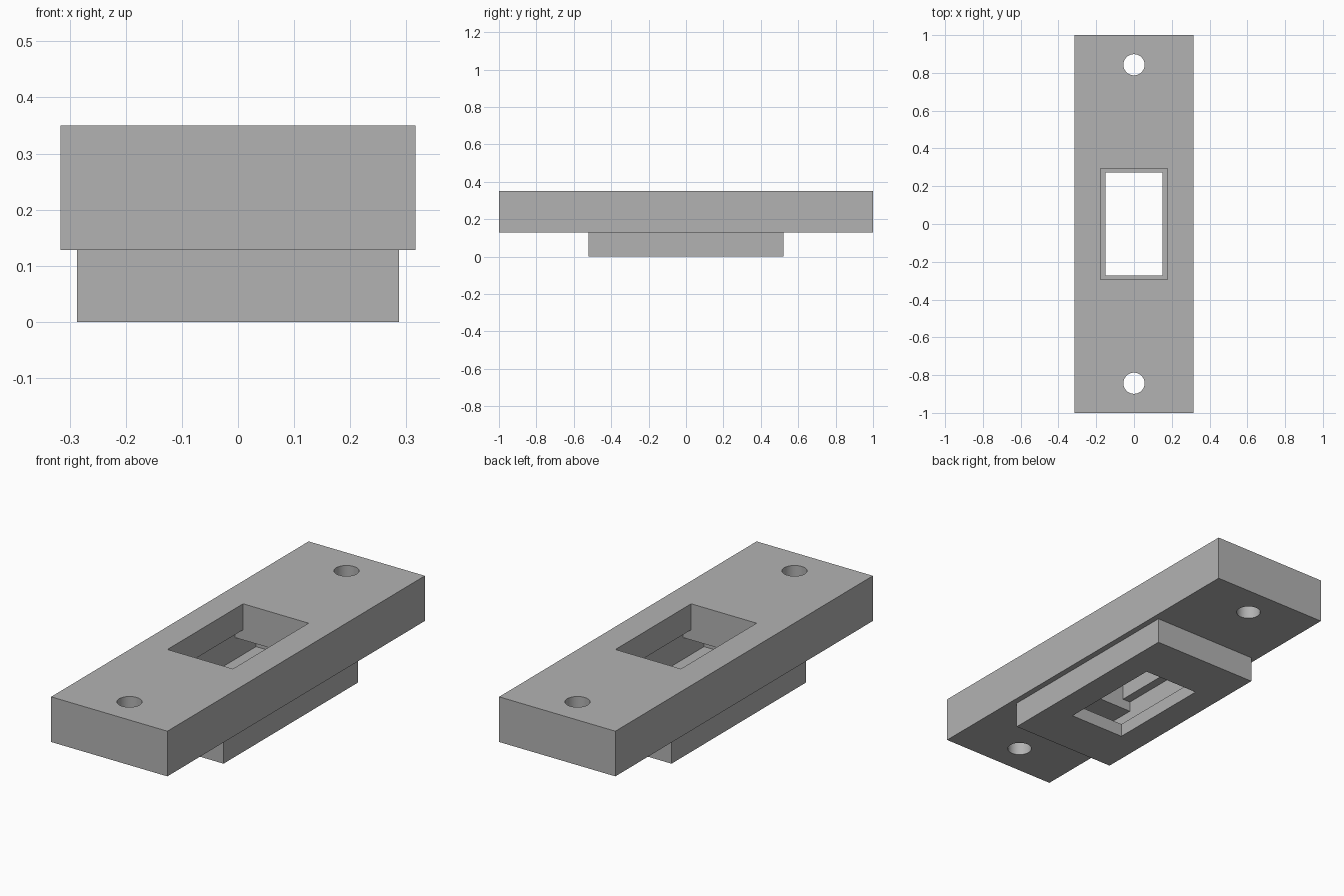
import bpy

if "Cube" in bpy.data.objects:
    bpy.data.objects.remove(bpy.data.objects["Cube"], do_unlink=True)

grey = bpy.data.materials.new("light grey")
grey.use_nodes = True
colour = (0.45, 0.45, 0.45, 1)
grey.diffuse_color = colour
grey.node_tree.nodes["Principled BSDF"].inputs["Base Color"].default_value = colour


def box(name, half_x, half_y, low, high):
    bpy.ops.mesh.primitive_cube_add(size=2, location=(0, 0, (low + high) / 2))
    ob = bpy.context.object
    ob.name = name
    ob.scale = (half_x, half_y, (high - low) / 2)
    bpy.ops.object.transform_apply(location=True, rotation=False, scale=True)
    ob.data.materials.append(grey)
    return ob


def combine(target, tool, operation):
    mod = target.modifiers.new(tool.name, "BOOLEAN")
    mod.operation = operation
    mod.solver = "EXACT"
    mod.object = tool
    bpy.context.view_layer.objects.active = target
    bpy.ops.object.modifier_apply(modifier=mod.name)
    bpy.data.objects.remove(tool, do_unlink=True)


# Long plate with the shorter housing under it
body = box("mounting_plate", 0.316, 1.0, 0.128, 0.35)
combine(body, box("rear_housing", 0.287, 0.522, 0, 0.2), "UNION")

# Hollow housing, widened slot, top pocket and bottom opening
for cutter in (
    box("cavity", 0.221, 0.456, 0.066, 0.172),
    box("widened_slot", 0.221, 0.294, 0.1, 0.222),
    box("top_pocket", 0.178, 0.294, 0.15, 0.5),
    box("bottom_opening", 0.151, 0.273, -0.1, 0.1),
):
    combine(body, cutter, "DIFFERENCE")

# Screw hole at each end
for side in (-1, 1):
    bpy.ops.mesh.primitive_cylinder_add(
        vertices=48, radius=0.056, depth=1, location=(0, side * 0.843, 0.2))
    hole = bpy.context.object
    hole.name = "screw_hole"
    hole.data.materials.append(grey)
    combine(body, hole, "DIFFERENCE")

# One material, smooth hole walls and sharp edges
body.data.materials.clear()
body.data.materials.append(grey)
bpy.ops.object.select_all(action="DESELECT")
body.select_set(True)
bpy.context.view_layer.objects.active = body
bpy.ops.object.shade_smooth_by_angle()
